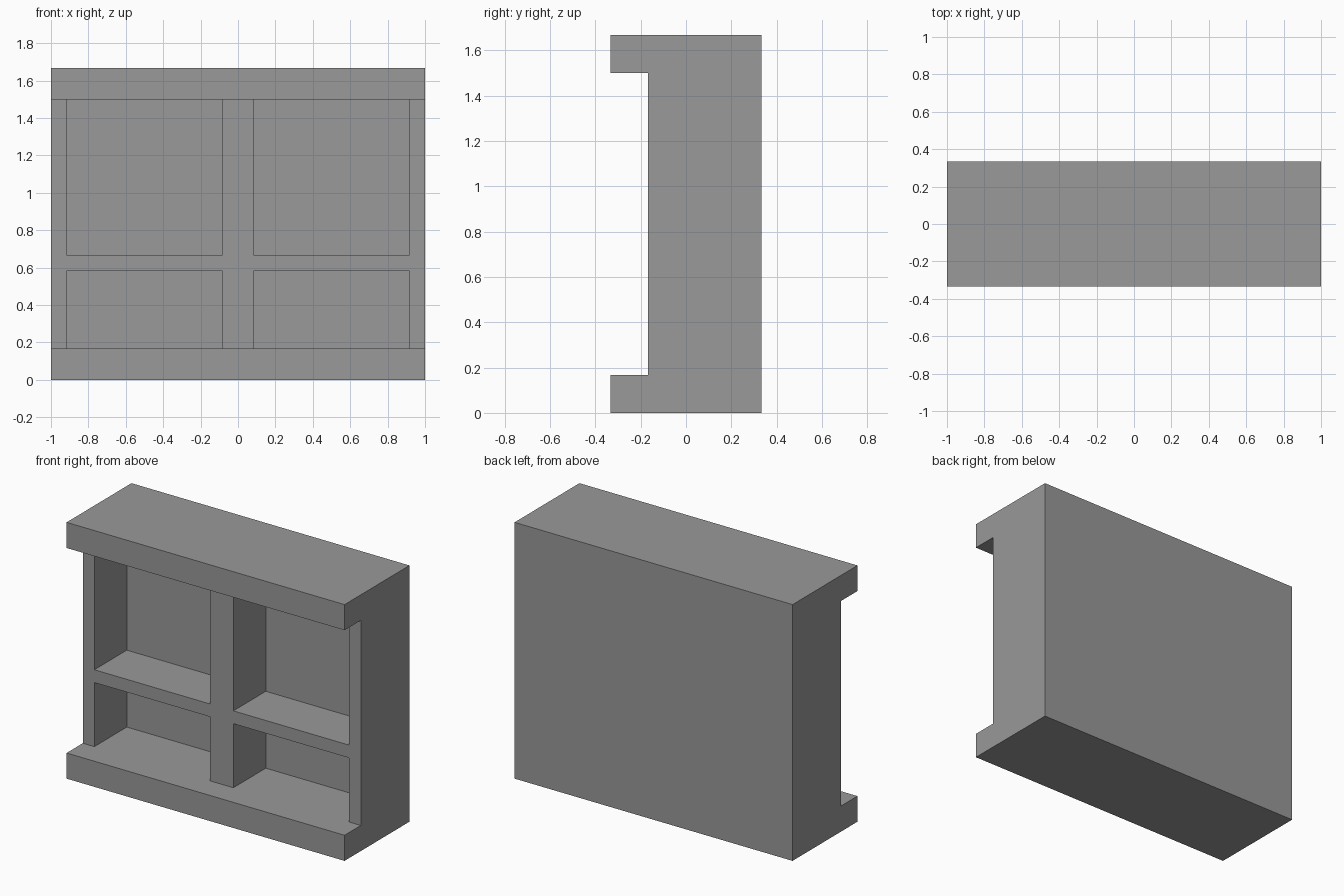
import bpy
import bmesh
from mathutils import Vector

cube = bpy.data.objects.get("Cube")
if cube:
    bpy.data.objects.remove(cube, do_unlink=True)

U = 1 / 12                      # module: the thickness of one board
HALF_W, HALF_D, HEIGHT = 12 * U, 4 * U, 20 * U
RECESS, LEDGE, POCKET = 2 * U, 2 * U, 4 * U
panel_y = -HALF_D + RECESS

# Plain grey finish
grey = bpy.data.materials.new("plain_grey")
grey.use_nodes = True
colour = (0.319, 0.319, 0.319, 1)
grey.diffuse_color = colour
grey.node_tree.nodes["Principled BSDF"].inputs["Base Color"].default_value = colour

# Side profile with top and bottom slabs projecting forward, swept across the width
bm = bmesh.new()
profile = [(-HALF_D, 0), (HALF_D, 0), (HALF_D, HEIGHT), (-HALF_D, HEIGHT),
           (-HALF_D, HEIGHT - LEDGE), (panel_y, HEIGHT - LEDGE),
           (panel_y, LEDGE), (-HALF_D, LEDGE)]
side = bm.faces.new([bm.verts.new((-HALF_W, y, z)) for y, z in profile])
swept = bmesh.ops.extrude_face_region(bm, geom=[side])["geom"]
bmesh.ops.translate(bm, vec=(2 * HALF_W, 0, 0),
                    verts=[g for g in swept if isinstance(g, bmesh.types.BMVert)])
bmesh.ops.recalc_face_normals(bm, faces=bm.faces)


def panel_faces():
    return [f for f in bm.faces
            if all(abs(v.co.y - panel_y) < 1e-4 for v in f.verts)]


def cut_panel(point, normal):
    faces = panel_faces()
    edges = {e for f in faces for e in f.edges}
    verts = {v for f in faces for v in f.verts}
    bmesh.ops.bisect_plane(bm, geom=faces + list(edges) + list(verts),
                           dist=1e-5, plane_co=point, plane_no=normal)


# Mark out the end boards, centre divider and shelf on the recessed front
for x in (-11 * U, -U, U, 11 * U):
    cut_panel((x, 0, 0), (1, 0, 0))
for z in (7 * U, 8 * U):
    cut_panel((0, 0, z), (0, 0, 1))


def is_opening(face):
    c = face.calc_center_median()
    return U < abs(c.x) < 11 * U and not 7 * U < c.z < 8 * U


# Push the four compartments inward
openings = [f for f in panel_faces() if is_opening(f)]
backs = bmesh.ops.extrude_discrete_faces(bm, faces=openings)["faces"]
bmesh.ops.translate(bm, vec=Vector((0, POCKET, 0)),
                    verts=list({v for f in backs for v in f.verts}))
bmesh.ops.recalc_face_normals(bm, faces=bm.faces)

mesh = bpy.data.meshes.new("shelf_cabinet")
bm.to_mesh(mesh)
bm.free()
mesh.materials.append(grey)
bpy.context.collection.objects.link(bpy.data.objects.new("shelf_cabinet", mesh))
